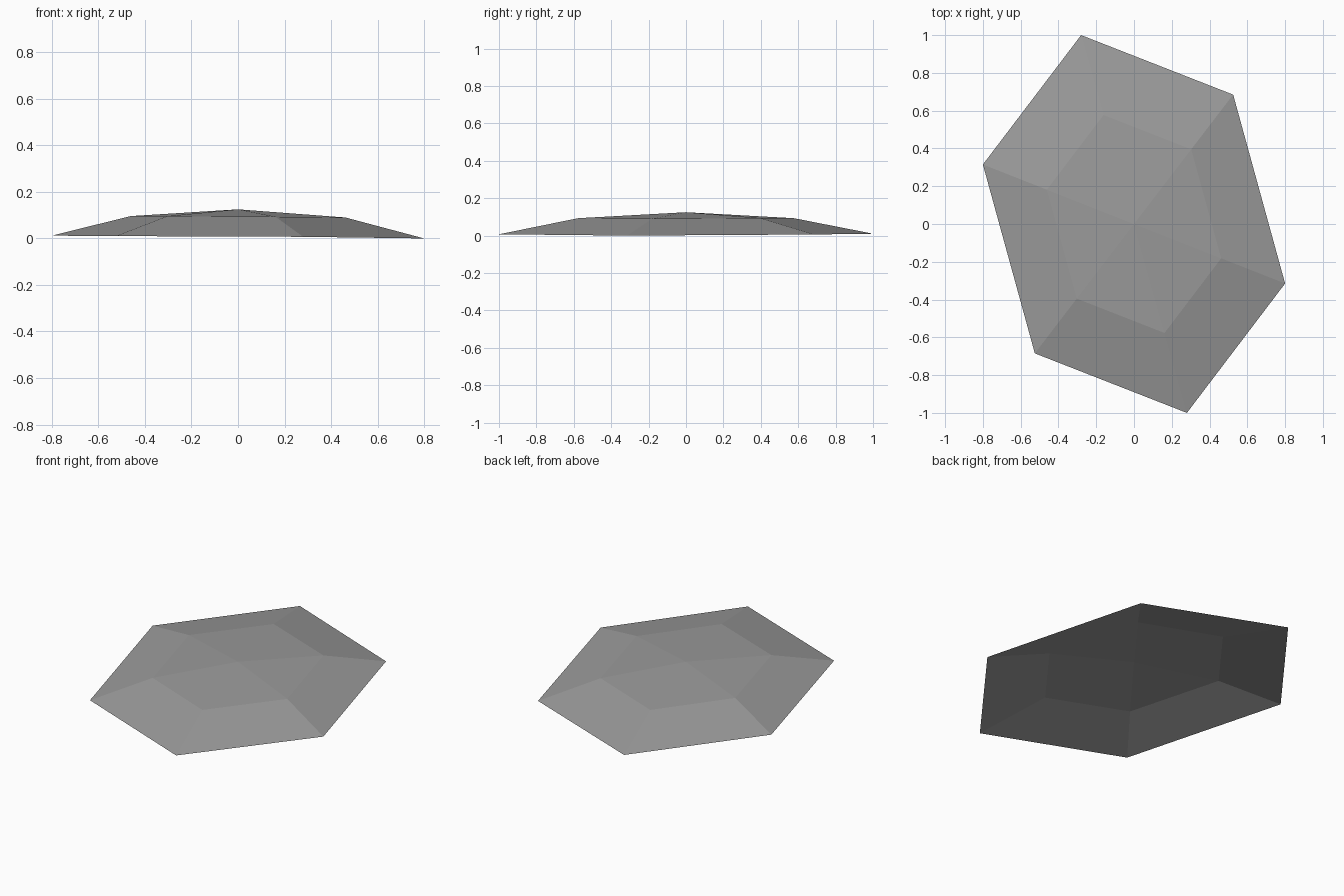
import bpy
import bmesh

cube = bpy.data.objects.get("Cube")
if cube:
    bpy.data.objects.remove(cube, do_unlink=True)

# Plain grey material
grey = bpy.data.materials.new("grey")
grey.use_nodes = True
colour = (0.33, 0.33, 0.33, 1.0)
grey.diffuse_color = colour
bsdf = next(n for n in grey.node_tree.nodes if n.type == "BSDF_PRINCIPLED")
bsdf.inputs["Base Color"].default_value = colour

# Half of the stretched hexagon outline; the other half is its half turn
half = [(-0.28, 1.0), (-0.80, 0.315), (-0.525, -0.685)]
outline = half + [(-x, -y) for x, y in half]
rim_heights = [0.01, 0.012, 0.01, 0.007, 0.0, 0.006]
shoulder_heights = [0.093, 0.096, 0.096, 0.093, 0.09, 0.094]
shoulder_scale = 0.577

# Open faceted shell: sloping skirt and a shallow six-sided cap
bm = bmesh.new()
rim = [bm.verts.new((x, y, z)) for (x, y), z in zip(outline, rim_heights)]
shoulder = [bm.verts.new((x * shoulder_scale, y * shoulder_scale, z))
            for (x, y), z in zip(outline, shoulder_heights)]
apex = bm.verts.new((0, 0, 0.125))
for i in range(len(outline)):
    j = (i + 1) % len(outline)
    bm.faces.new((rim[i], rim[j], shoulder[j], shoulder[i]))
    bm.faces.new((shoulder[i], shoulder[j], apex))

mesh = bpy.data.meshes.new("faceted_shell")
bm.to_mesh(mesh)
bm.free()
mesh.materials.append(grey)
shell = bpy.data.objects.new("faceted_shell", mesh)
bpy.context.collection.objects.link(shell)
